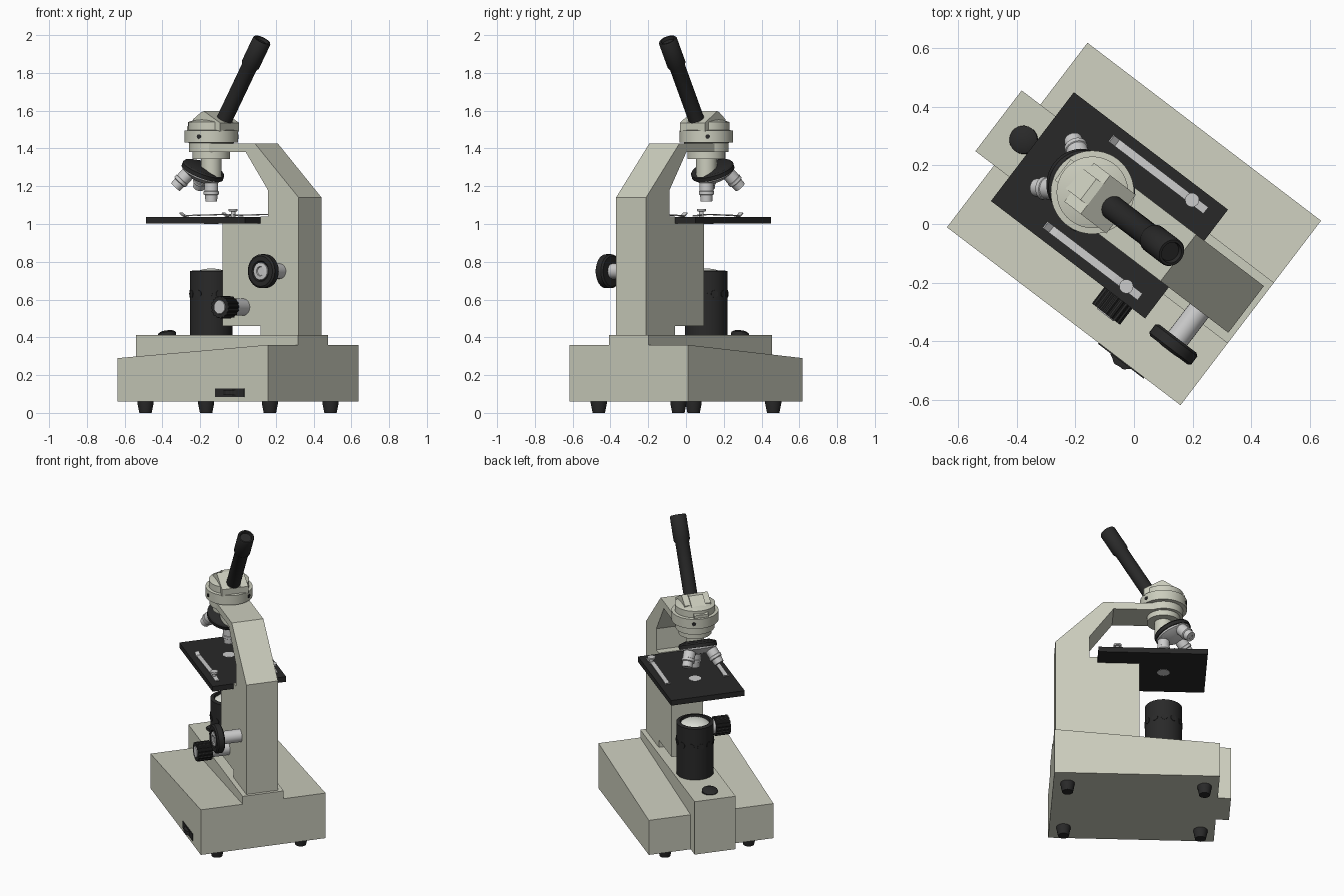
import bpy, bmesh, math
from mathutils import Vector, Matrix

if "Cube" in bpy.data.objects:
    bpy.data.objects.remove(bpy.data.objects["Cube"])

# Built in a local frame (x = towards the arm, y = sideways), then turned about z
TURN = Matrix.Rotation(math.radians(-37.3), 4, 'Z')


def material(name, rgb):
    m = bpy.data.materials.new(name)
    m.diffuse_color = (*rgb, 1)
    m.use_nodes = True
    m.node_tree.nodes["Principled BSDF"].inputs["Base Color"].default_value = m.diffuse_color
    return m


CREAM = material("cream_paint", (0.60, 0.61, 0.51))
BLACK = material("black_plastic", (0.022, 0.022, 0.022))
SILVER = material("bright_metal", (0.55, 0.55, 0.55))
GLASS = material("pale_glass", (0.72, 0.74, 0.68))


def finish(name, bm, mat, smooth=False):
    bmesh.ops.recalc_face_normals(bm, faces=bm.faces[:])
    me = bpy.data.meshes.new(name)
    bm.to_mesh(me)
    bm.free()
    me.transform(TURN)
    me.materials.append(mat)
    ob = bpy.data.objects.new(name, me)
    bpy.context.collection.objects.link(ob)
    if smooth:
        bpy.ops.object.select_all(action='DESELECT')
        ob.select_set(True)
        bpy.context.view_layer.objects.active = ob
        bpy.ops.object.shade_smooth_by_angle(angle=math.radians(32))
    return ob


def prism(name, profile, half_width, mat=CREAM, y=0.0):
    """Side profile (x, z) extruded sideways."""
    bm = bmesh.new()
    a = [bm.verts.new((x, y - half_width, z)) for x, z in profile]
    b = [bm.verts.new((x, y + half_width, z)) for x, z in profile]
    n = len(a)
    bm.faces.new(a)
    bm.faces.new(b)
    for i in range(n):
        j = (i + 1) % n
        bm.faces.new((a[i], a[j], b[j], b[i]))
    return finish(name, bm, mat)


def block(name, x0, x1, half_width, z0, z1, mat=CREAM, y=0.0):
    return prism(name, [(x0, z0), (x1, z0), (x1, z1), (x0, z1)], half_width, mat, y)


def lathe(name, profile, origin, direction=(0, 0, 1), mat=CREAM, n=40, knurl=0.0):
    """Profile (radius, distance) spun about an axis; knurl alternates the radius."""
    rot = Vector((0, 0, 1)).rotation_difference(Vector(direction)).to_matrix()
    bm = bmesh.new()
    rings = []
    for r, s in profile:
        ring = []
        for i in range(n):
            t = 2 * math.pi * i / n
            q = r - (knurl if (i // 2) % 2 else 0)
            ring.append(bm.verts.new(Vector(origin) + rot @ Vector((q * math.cos(t), q * math.sin(t), s))))
        rings.append(ring)
    for a, b in zip(rings, rings[1:]):
        for i in range(n):
            j = (i + 1) % n
            bm.faces.new((a[i], a[j], b[j], b[i]))
    bm.faces.new(rings[0])
    bm.faces.new(rings[-1])
    return finish(name, bm, mat, smooth=not knurl)


AX = -0.178  # optical axis

# Base, raised centre ridge and feet
prism("base", [(-0.5, 0.06), (0.5, 0.06), (0.5, 0.36), (-0.5, 0.29)], 0.395)
block("base_ridge", -0.58, 0.5, 0.13, 0.06, 0.412)
for sx in (-1, 1):
    for sy in (-1, 1):
        lathe("foot", [(0.033, 0), (0.043, 0.05), (0.043, 0.065)],
              (sx * 0.414, sy * 0.265, 0), mat=BLACK, n=24)

# Power switch and brightness wheel
lathe("power_switch", [(0.048, -0.015), (0.048, 0.012), (0.03, 0.022)],
      (-0.472, 0, 0.412), (-0.18, 0, 1), BLACK, 24)
block("dimmer_slot", 0.15, 0.345, 0.004, 0.085, 0.13, BLACK, -0.395)
lathe("dimmer_wheel", [(0.06, 0), (0.06, 0.026)], (0.248, -0.36, 0.095), mat=BLACK, n=40, knurl=0.003)

# Arm and focus carriage
prism("arm", [(0.48, 0.40), (0.48, 1.14), (0.19, 1.425), (AX, 1.425), (AX, 1.38),
              (0.128, 1.38), (0.275, 1.18), (0.275, 1.04), (0.226, 1.04), (0.226, 0.40)], 0.1)
block("focus_carriage", -0.028, 0.23, 0.1, 0.46, 1.003)

# Focus knobs on one side
lathe("coarse_shaft", [(0.04, 0), (0.04, 0.14)], (0.355, -0.09, 0.75), (0, -1, 0), SILVER, 24)
lathe("coarse_knob", [(0.08, 0), (0.09, 0.008), (0.09, 0.042), (0.08, 0.05), (0.055, 0.05), (0.05, 0.044)],
      (0.355, -0.22, 0.75), (0, -1, 0), BLACK, 40)
lathe("coarse_hub", [(0.047, 0), (0.045, 0.010), (0.025, 0.012), (0.022, 0.006)],
      (0.355, -0.26, 0.75), (0, -1, 0), SILVER, 24)
lathe("fine_shaft", [(0.045, 0), (0.045, 0.13)], (0.11, -0.09, 0.56), (0, -1, 0), SILVER, 24)
lathe("fine_knob", [(0.06, 0), (0.06, 0.09)], (0.11, -0.212, 0.56), (0, -1, 0), BLACK, 64, 0.005)
lathe("fine_hub", [(0.037, 0), (0.035, 0.006)], (0.11, -0.30, 0.56), (0, -1, 0), SILVER, 24)

# Stage, opening and specimen clips
block("stage", -0.435, 0.225, 0.233, 1.002, 1.036, BLACK)
lathe("stage_opening", [(0.038, 0), (0.038, 0.037)], (AX, 0, 1.0005), mat=SILVER, n=32)
for s in (-1, 1):
    prism("stage_clip", [(-0.24, 1.056), (-0.215, 1.038), (-0.19, 1.042), (0.06, 1.048), (0.167, 1.04),
                         (0.167, 1.046), (0.06, 1.054), (-0.19, 1.048), (-0.213, 1.044), (-0.236, 1.06)],
          0.014, SILVER, s * 0.185)
    lathe("clip_screw", [(0.012, 0), (0.012, 0.032), (0.024, 0.034), (0.024, 0.046)],
          (0.108, s * 0.185, 1.034), mat=SILVER, n=20)

# Lamp housing with vents and lens
lathe("lamp_housing", [(0.113, 0), (0.113, 0.34), (0.09, 0.345), (0.088, 0.325)], (AX, 0, 0.41), mat=BLACK, n=48)
lathe("lamp_lens", [(0.086, 0), (0.086, 0.018), (0.07, 0.03), (0.045, 0.038), (0.015, 0.042)],
      (AX, 0, 0.722), mat=GLASS, n=40)
for i in range(12):
    t = 2 * math.pi * i / 12
    d = Vector((math.cos(t), math.sin(t), 0))
    lathe("lamp_vent", [(0.02, 0), (0.02, 0.005)], Vector((AX, 0, 0.63)) + d * 0.11, d, BLACK, 12)

# Head body, collar and prism housing
lathe("head_column", [(0.055, 1.25), (0.055, 1.345), (0.1, 1.345), (0.1, 1.38), (0.118, 1.382), (0.118, 1.43),
                      (0.142, 1.432), (0.142, 1.495), (0.122, 1.497), (0.122, 1.54), (0.08, 1.553), (0.03, 1.558)],
      (AX, 0, 0), n=48)
for i in range(3):
    t = math.radians(-80 + 120 * i)
    d = Vector((math.cos(t), math.sin(t), 0))
    lathe("collar_screw", [(0.012, 0), (0.012, 0.006)], Vector((AX, 0, 1.463)) + d * 0.139, d, BLACK, 12)
prism("prism_ridge", [(-0.305, 1.49), (-0.075, 1.49), (-0.075, 1.545), (-0.165, 1.598), (-0.195, 1.598),
                      (-0.305, 1.515)], 0.045)
prism("prism_housing", [(-0.235, 1.49), (-0.055, 1.49), (-0.055, 1.535), (-0.165, 1.598), (-0.185, 1.59),
                        (-0.235, 1.555)], 0.083)

# Eyepiece tube
tube_dir = Vector((0.513, 0, 0.858))
lathe("eyepiece_tube", [(0.042, -0.05), (0.042, 0.295), (0.05, 0.31), (0.05, 0.455), (0.046, 0.462),
                        (0.037, 0.462), (0.034, 0.445)], (-0.076, 0, 1.578), tube_dir, BLACK, 40)

# Tilted nosepiece with three objectives meeting at an apex
tilt = math.radians(25)
apex = Vector((AX, 0, 1.40))
nose = Vector((-math.sin(tilt), 0, -math.cos(tilt)))
lathe("nosepiece_disc", [(0.075, 0.10), (0.11, 0.112), (0.116, 0.12), (0.116, 0.142)], apex, nose, BLACK, 40)
lathe("nosepiece_cone", [(0.108, 0.14), (0.105, 0.152), (0.06, 0.18), (0.02, 0.186)], apex, nose, SILVER, 40)
for i in range(3):
    d = Matrix.Rotation(2 * math.pi * i / 3, 3, nose) @ Vector((0, 0, -1))
    lathe("objective", [(0.042, 0.14), (0.042, 0.18), (0.037, 0.182), (0.037, 0.225), (0.040, 0.227),
                        (0.040, 0.243), (0.033, 0.247), (0.031, 0.28), (0.014, 0.28), (0.012, 0.276)],
          apex, d, SILVER, 28)
